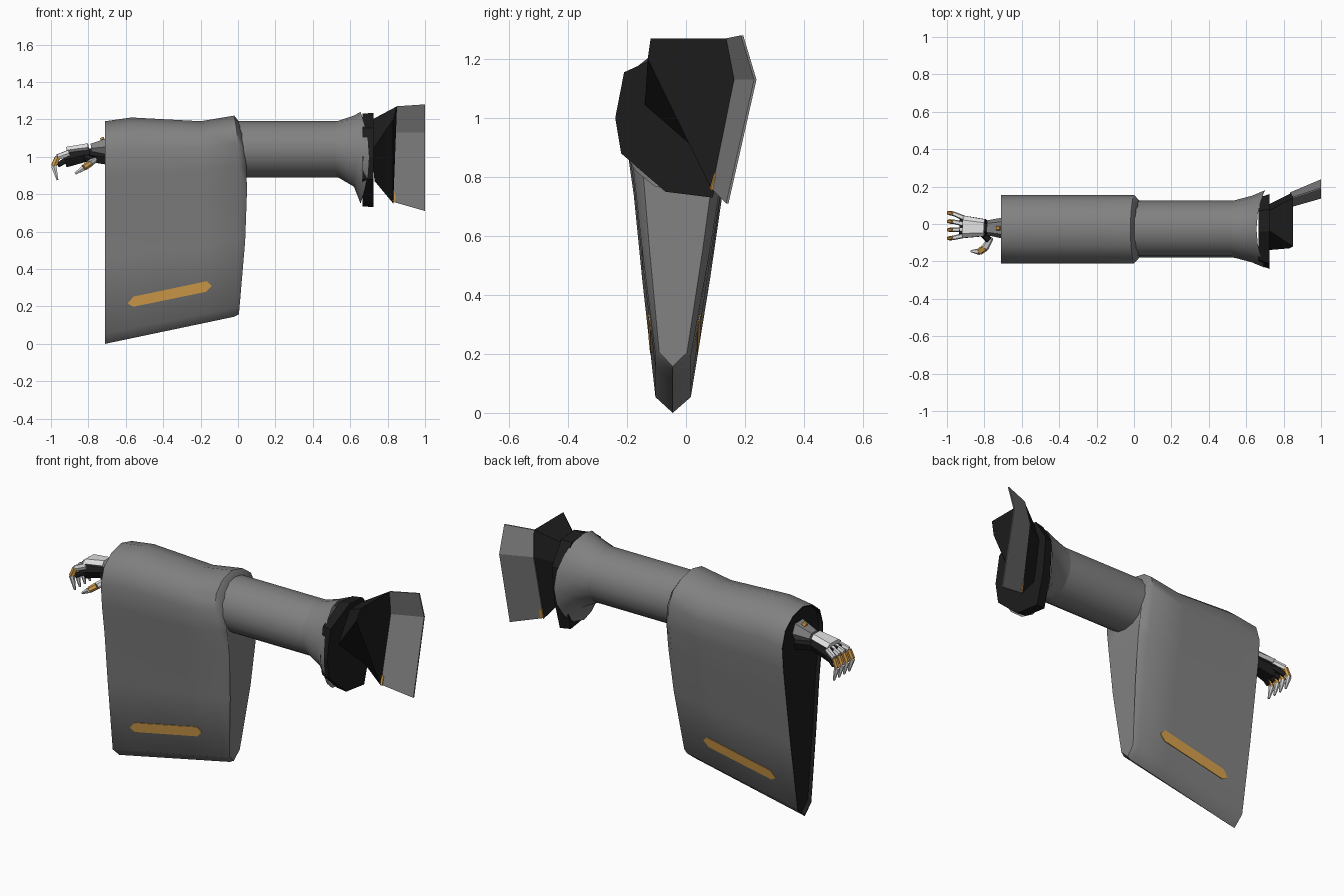
import bpy, bmesh, math
from mathutils import Vector

if "Cube" in bpy.data.objects:
    bpy.data.objects.remove(bpy.data.objects["Cube"])


def material(name, rgb):
    m = bpy.data.materials.new(name)
    m.diffuse_color = (*rgb, 1)
    m.use_nodes = True
    m.node_tree.nodes["Principled BSDF"].inputs["Base Color"].default_value = m.diffuse_color
    return m


GREY = material("grey cloth", (0.22, 0.22, 0.22))
BLACK = material("black lining", (0.012, 0.012, 0.012))
GOLD = material("gold trim", (0.66, 0.34, 0.07))
WHITE = material("white plate", (0.75, 0.75, 0.75))


def loft(name, rings, mats, caps=(True, True), smooth=None, rule=None):
    """Skin a row of equal-sized point rings."""
    bm = bmesh.new()
    rows = [[bm.verts.new(p) for p in r] for r in rings]
    n = len(rows[0])
    for a, b in zip(rows, rows[1:]):
        for i in range(n):
            j = (i + 1) % n
            bm.faces.new((a[i], a[j], b[j], b[i]))
    if caps[0]:
        bm.faces.new(rows[0])
    if caps[1]:
        bm.faces.new(rows[-1])
    bmesh.ops.recalc_face_normals(bm, faces=bm.faces)
    if rule:
        for f in bm.faces:
            f.material_index = rule(f.calc_center_median())
    me = bpy.data.meshes.new(name)
    bm.to_mesh(me)
    bm.free()
    for m in mats:
        me.materials.append(m)
    ob = bpy.data.objects.new(name, me)
    bpy.context.collection.objects.link(ob)
    if smooth:
        bpy.ops.object.select_all(action='DESELECT')
        ob.select_set(True)
        bpy.context.view_layer.objects.active = ob
        bpy.ops.object.shade_smooth_by_angle(angle=math.radians(smooth))
    return ob


def lerp_table(table, x):
    for (a, u), (b, v) in zip(table, table[1:]):
        if x <= b:
            return u + (v - u) * max(0, x - a) / (b - a)
    return table[-1][1]


# Hanging sleeve: half-width against relative height, sheared along the arm
HALF = [(0, 0), (0.045, 0.06), (0.38, 0.115), (0.62, 0.15), (0.75, 0.172),
        (0.86, 0.183), (0.935, 0.155), (0.98, 0.09), (1, 0)]
TOP = [(-0.71, 1.19), (-0.57, 1.21), (-0.2, 1.19), (-0.02, 1.22), (0.02, 1.18)]
BULGE = [(0, 0), (0.4, 0.035), (0.7, 0.045), (0.9, 0.03), (1, 0)]


def low(x):
    return 0.15 * (x + 0.71) / 0.715


def mid_y(t):
    return -0.045 + 0.018 * min(1, t / 0.6)


def sleeve_ring(x, wide=1, tall=1, bulge=0):
    out = []
    for s, pts in ((1, HALF), (-1, HALF[-2:0:-1])):
        for t, w in pts:
            tt = 0.5 + (t - 0.5) * tall
            out.append((x + bulge * lerp_table(BULGE, t), mid_y(t) + s * w * wide,
                        low(x) + tt * (lerp_table(TOP, x) - low(x))))
    return out


loft("sleeve", [sleeve_ring(-0.69, 0.95, 0.985), sleeve_ring(-0.71, 0.97, 0.99),
                sleeve_ring(-0.71), sleeve_ring(-0.57), sleeve_ring(-0.2),
                sleeve_ring(-0.02, 1, 1, 0.6), sleeve_ring(0.005, 0.78, 0.985, 1)],
     [GREY, BLACK], smooth=50, rule=lambda c: 1 if c.x < -0.68 else 0)

# Gold stripe on both sides of the sleeve
STRIPE = [(-0.59, 0.215), (-0.56, 0.252), (-0.165, 0.335), (-0.14, 0.31),
          (-0.17, 0.278), (-0.56, 0.198)]
for side, label in ((-1, "front"), (1, "back")):
    rings = []
    for lift in (-0.004, 0.004):
        ring = []
        for x, z in STRIPE:
            t = (z - low(x)) / (lerp_table(TOP, x) - low(x))
            ring.append((x, mid_y(t) + side * (lerp_table(HALF, t) + lift), z))
        rings.append(ring)
    loft(label + "_stripe", rings, [GOLD])


# Upper arm tube and flared cuff
def oval(x, cz, ry, rz, curve=0, n=16, cy=-0.027):
    return [(x - curve * math.sin(a) ** 2, cy + ry * math.cos(a), cz + rz * math.sin(a))
            for a in (2 * math.pi * i / n for i in range(n))]


loft("upper_arm", [oval(-0.02, 1.04, 0.152, 0.15), oval(0.54, 1.04, 0.152, 0.15)],
     [GREY], smooth=40)
loft("shoulder_flare", [oval(0.525, 1.04, 0.152, 0.15), oval(0.54, 1.04, 0.154, 0.153),
                        oval(0.63, 1.03, 0.178, 0.19, 0.01),
                        oval(0.70, 0.995, 0.207, 0.245, 0.045)],
     [GREY], caps=(True, False), smooth=50)

# Black collar closing the flare
COLLAR = [(-0.155, 1.18), (-0.21, 1.155), (-0.24, 1.0), (-0.22, 0.88), (-0.07, 0.75),
          (0.09, 0.73), (0.14, 0.9), (0.16, 1.1), (0.08, 1.225), (-0.04, 1.235)]
loft("collar", [[(0.665, -0.03 + (y + 0.03) * 0.9, 1 + (z - 1) * 0.98) for y, z in COLLAR],
                [(0.725, y, z) for y, z in COLLAR]], [BLACK])

# Black wedge widening towards the chest
loft("shoulder_wedge",
     [[(0.715, -0.14, 1.03), (0.70, -0.02, 1.19), (0.70, 0.06, 1.19),
       (0.71, 0.10, 1.1), (0.73, 0.07, 0.87)],
      [(0.83, -0.13, 1.2), (0.85, -0.12, 1.27), (0.85, 0.14, 1.27),
       (0.84, 0.165, 1.13), (0.83, 0.09, 0.75)]], [BLACK])

# Grey chest flap with its gold corner
INNER = [(0.85, 0.14, 1.27), (0.835, 0.165, 1.13), (0.825, 0.09, 0.76)]
OUTER = [(1.0, 0.19, 1.28), (1.0, 0.235, 1.13), (1.0, 0.14, 0.71)]


def thick(p, d):
    return (p[0], p[1] + d, p[2])


loft("chest_flap", [[thick(a, -0.004), thick(b, -0.004), thick(b, 0.004), thick(a, 0.004)]
                    for a, b in zip(INNER, OUTER)], [GREY])
CORNER = [(0.825, 0.088, 0.765), (0.84, 0.092, 0.755), (0.842, 0.104, 0.80), (0.826, 0.102, 0.82)]
loft("gold_corner", [[thick(p, d) for p in CORNER] for d in (-0.008, 0.008)], [GOLD])


# Hand: tapered six-sided segments, w = half-width, h = half-height
def segment(name, p, q, a, b, mat):
    p, q = Vector(p), Vector(q)
    d = (q - p).normalized()
    side = d.cross(Vector((0, 0, 1))).normalized()
    up = side.cross(d)
    rings = []
    for c, (w, h) in ((p, a), (q, b)):
        rings.append([c + side * (w * u) + up * (h * v) for u, v in
                      ((1, 0), (0.6, 1), (-0.6, 1), (-1, 0), (-0.6, -1), (0.6, -1))])
    return loft(name, rings, [mat])


segment("wrist_cuff", (-0.68, -0.022, 1.055), (-0.785, -0.02, 1.045), (0.06, 0.05), (0.04, 0.025), GREY)
segment("wrist", (-0.68, -0.02, 0.995), (-0.81, -0.02, 1.01), (0.045, 0.04), (0.036, 0.035), BLACK)
segment("wrist_stud", (-0.715, -0.022, 1.098), (-0.735, -0.022, 1.09), (0.012, 0.01), (0.012, 0.01), GOLD)
segment("palm", (-0.79, -0.02, 1.015), (-0.925, -0.015, 0.985), (0.045, 0.035), (0.062, 0.042), BLACK)
segment("hand_plate", (-0.80, -0.02, 1.05), (-0.915, -0.015, 1.035), (0.045, 0.022), (0.06, 0.018), WHITE)

for i in range(4):
    y0, y1 = 0.03 - i * 0.03, 0.055 - i * 0.043
    yt = y0 + (y1 - y0) * 1.15
    knuckle, joint = (-0.905, y0, 1.02), (-0.965, y1, 0.998)
    bend, tip = (-0.985, yt, 0.95), (-0.965, yt, 0.875)
    tag = f"finger_{i + 1}_"
    segment(tag + "base", knuckle, joint, (0.014, 0.016), (0.012, 0.014), WHITE)
    segment(tag + "joint", joint, bend, (0.012, 0.013), (0.012, 0.014), GOLD)
    segment(tag + "tip", bend, tip, (0.012, 0.014), (0.005, 0.005), WHITE)
    segment(tag + "pad", (-0.90, y0, 0.995), (-0.962, y1, 0.955), (0.011, 0.016), (0.01, 0.012), BLACK)

segment("thumb_root", (-0.82, -0.04, 1.0), (-0.775, -0.085, 0.985), (0.02, 0.02), (0.018, 0.016), BLACK)
segment("thumb_base", (-0.765, -0.075, 0.985), (-0.795, -0.125, 0.962), (0.014, 0.013), (0.02, 0.016), WHITE)
segment("thumb_joint", (-0.795, -0.125, 0.962), (-0.825, -0.148, 0.94), (0.02, 0.015), (0.018, 0.014), GOLD)
segment("thumb_tip", (-0.825, -0.148, 0.94), (-0.87, -0.145, 0.91), (0.018, 0.014), (0.006, 0.006), WHITE)
